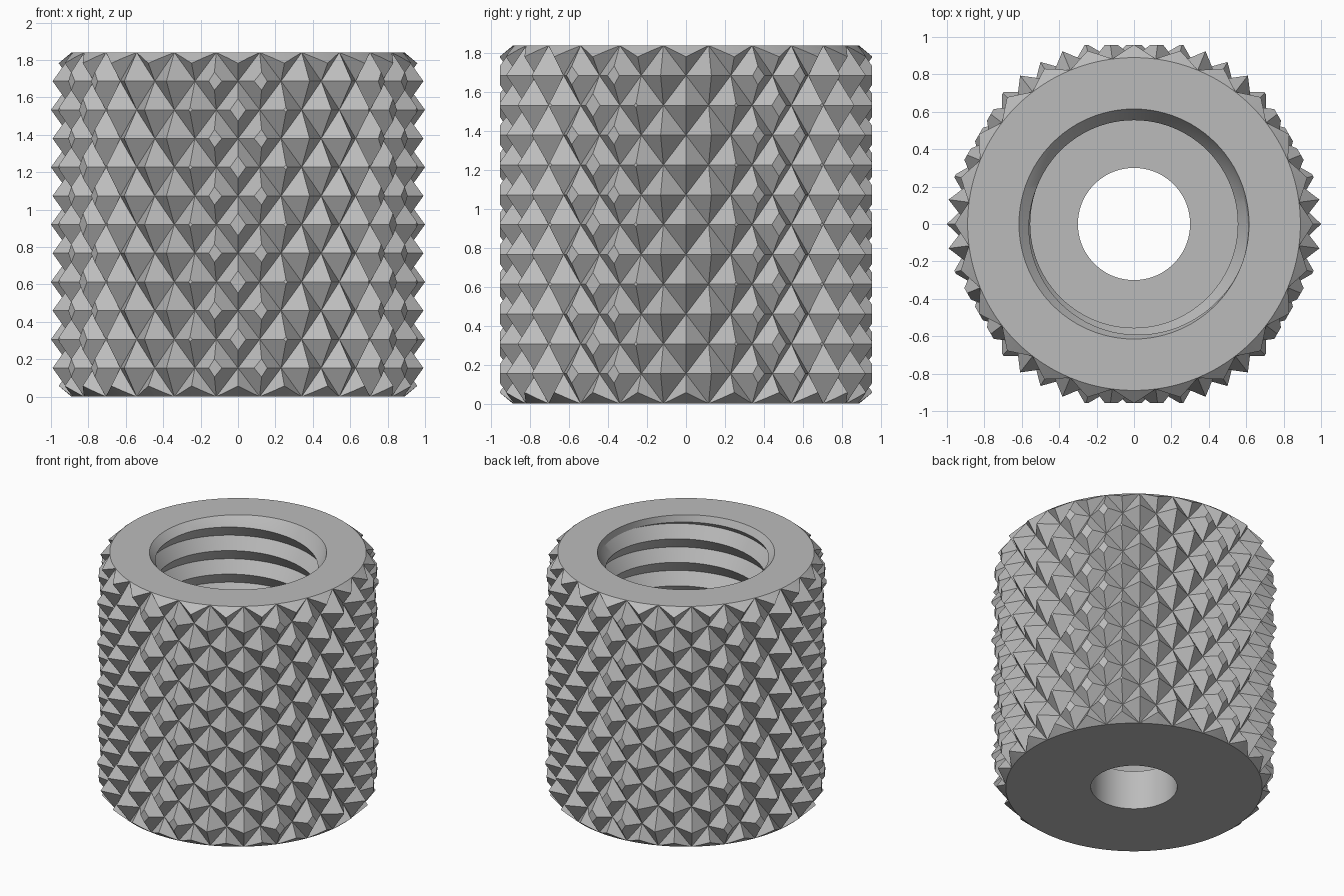
import bpy, bmesh, math

cube = bpy.data.objects.get("Cube")
if cube:
    bpy.data.objects.remove(cube)

HEIGHT = 1.84
TEETH, ROWS = 24, 12            # teeth per row, rows of teeth
R_LOW, R_HIGH, R_FLAT = 0.89, 1.0, 0.957
R_HOLE, R_CREST, R_ROOT = 0.30, 0.555, 0.615
FLOOR, LEAD_IN = 0.30, 0.05
PITCH, SEGMENTS = 0.18, 96

metal = bpy.data.materials.new("grey metal")
metal.use_nodes = True
grey = (0.5, 0.5, 0.5, 1)
metal.diffuse_color = grey
metal.node_tree.nodes["Principled BSDF"].inputs["Base Color"].default_value = grey


def polar(r, a, z):
    return (r * math.cos(a), r * math.sin(a), z)


def finish(bm, name):
    """Weld, orient and link a closed mesh."""
    bmesh.ops.remove_doubles(bm, verts=bm.verts, dist=1e-5)
    bmesh.ops.recalc_face_normals(bm, faces=bm.faces)
    mesh = bpy.data.meshes.new(name)
    bm.to_mesh(mesh)
    bm.free()
    obj = bpy.data.objects.new(name, mesh)
    obj.data.materials.append(metal)
    bpy.context.collection.objects.link(obj)
    return obj


def solid(name, columns):
    """Skin a closed solid from columns of points around the z axis."""
    bm = bmesh.new()
    grid = [[bm.verts.new(p) for p in col] for col in columns]
    for a, b in zip(grid, grid[1:]):
        for i in range(len(a) - 1):
            bm.faces.new((a[i], b[i], b[i + 1], a[i + 1]))
    bm.faces.new([c[0] for c in grid[:-1]])
    bm.faces.new([c[-1] for c in grid[:-1]])
    return finish(bm, name)


def lathe(name, profile, sides):
    return solid(name, [[polar(r, math.tau * j / sides, z) for r, z in profile]
                        for j in range(sides + 1)])


# Knurled body: a staggered grid of four-sided pyramids
def knurled_body():
    bm = bmesh.new()
    n = TEETH * 2
    grid = [[bm.verts.new(polar(R_LOW if (i + j) % 2 else R_HIGH,
                                math.tau * i / n, HEIGHT * j / ROWS))
             for i in range(n)] for j in range(-1, ROWS + 2)]
    for j in range(ROWS + 2):
        for i in range(n):
            k = (i + 1) % n
            a, b, c, d = grid[j][i], grid[j][k], grid[j + 1][k], grid[j + 1][i]
            if (i + j) % 2:     # b and d are peaks here when odd row offset is counted
                bm.faces.new((a, b, d))
                bm.faces.new((b, c, d))
            else:
                bm.faces.new((a, b, c))
                bm.faces.new((a, c, d))
    bm.faces.new(grid[0])
    bm.faces.new(grid[-1])
    return finish(bm, "knurled_nut")


# Threaded bore: helical V groove above a plain through hole
def thread_radius(a, z):
    phase = (z / PITCH - a / math.tau) % 1
    return R_CREST + (R_ROOT - R_CREST) * abs(2 * phase - 1)


def bore():
    top = HEIGHT - LEAD_IN
    columns = []
    for j in range(SEGMENTS + 1):
        a = math.tau * j / SEGMENTS
        col = [polar(R_HOLE, a, -0.1), polar(R_HOLE, a, FLOOR)]
        for i in range(-2, int(2 * HEIGHT / PITCH) + 3):
            z = min(max(i * PITCH / 2 + PITCH * a / math.tau, FLOOR), top)
            col.append(polar(thread_radius(a, z), a, z))
        col += [polar(R_ROOT, a, HEIGHT), polar(R_ROOT, a, HEIGHT + 0.1)]
        columns.append(col)
    return solid("bore_cutter", columns)


nut = knurled_body()
chamfer = 0.1
wide = R_LOW + 1.2 * chamfer
cutters = [
    (lathe("hex_limit", [(R_FLAT / math.cos(math.pi / 6), z) for z in (-0.5, 2.5)], 6),
     'INTERSECT'),
    (lathe("chamfer_limit", [(R_LOW, 0), (wide, chamfer), (wide, HEIGHT - chamfer),
                             (R_LOW, HEIGHT)], SEGMENTS), 'INTERSECT'),
    (bore(), 'DIFFERENCE'),
]
for cutter, operation in cutters:
    cutter.hide_render = True
    mod = nut.modifiers.new(cutter.name, 'BOOLEAN')
    mod.object, mod.operation, mod.solver = cutter, operation, 'EXACT'

# Bake the cuts, drop the helpers
graph = bpy.context.evaluated_depsgraph_get()
baked = bpy.data.meshes.new_from_object(nut.evaluated_get(graph))
nut.modifiers.clear()
nut.data = baked
for cutter, _ in cutters:
    bpy.data.objects.remove(cutter)

bpy.ops.object.select_all(action='DESELECT')
nut.select_set(True)
bpy.context.view_layer.objects.active = nut
bpy.ops.object.shade_smooth_by_angle(angle=math.radians(20))
